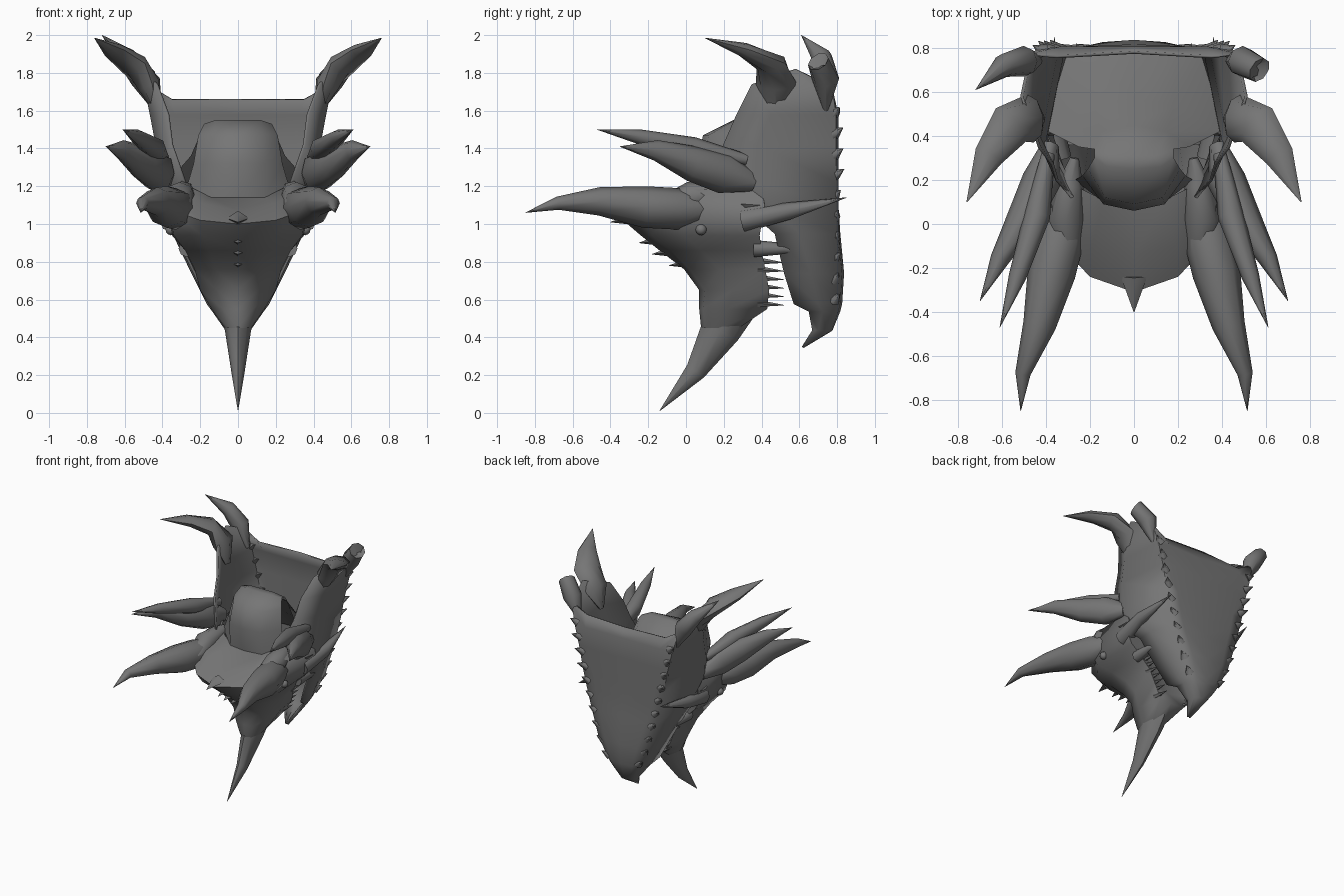
import bpy, bmesh, math, random
from mathutils import Vector

random.seed(4)
if "Cube" in bpy.data.objects:
    bpy.data.objects.remove(bpy.data.objects["Cube"])

hide = bpy.data.materials.new("dark grey hide")
hide.use_nodes = True
hide.diffuse_color = (.18, .18, .18, 1)
hide.node_tree.nodes["Principled BSDF"].inputs["Base Color"].default_value = (.18, .18, .18, 1)


def finish(name, bm, mirror=True, thickness=0, angle=60):
    """Mirror across x, weld, and turn the mesh into a shaded object."""
    if mirror:
        geom = bm.verts[:] + bm.edges[:] + bm.faces[:]
        copy = bmesh.ops.duplicate(bm, geom=geom)["geom"]
        for item in copy:
            if isinstance(item, bmesh.types.BMVert):
                item.co.x = -item.co.x
    bmesh.ops.remove_doubles(bm, verts=bm.verts, dist=.0005)
    bmesh.ops.recalc_face_normals(bm, faces=bm.faces)
    mesh = bpy.data.meshes.new(name)
    bm.to_mesh(mesh)
    bm.free()
    mesh.materials.append(hide)
    obj = bpy.data.objects.new(name, mesh)
    bpy.context.collection.objects.link(obj)
    if thickness:
        mod = obj.modifiers.new("thickness", "SOLIDIFY")
        mod.thickness = thickness
        mod.offset = 0
    bpy.ops.object.select_all(action="DESELECT")
    obj.select_set(True)
    bpy.context.view_layer.objects.active = obj
    bpy.ops.object.shade_smooth_by_angle(angle=math.radians(angle))
    return obj


def skin(bm, rows, closed=False):
    """Join neighbouring rows of points with faces."""
    rings = [[bm.verts.new(p) for p in row] for row in rows]
    for low, high in zip(rings, rings[1:]):
        count = len(low)
        for i in range(count if closed else count - 1):
            j = (i + 1) % count
            bm.faces.new((low[i], low[j], high[j], high[i]))
    return rings


def sheet(name, rows, thickness=0):
    """Each row is a height and points that may override that height."""
    bm = bmesh.new()
    skin(bm, [[p if len(p) == 3 else (*p, z) for p in pts] for z, pts in rows])
    return finish(name, bm, thickness=thickness, angle=75)


def add_horn(bm, path, radii, width=1, sides=8):
    """Tapered tube along a path; width scales it sideways."""
    pts = [Vector(p) for p in path]
    axis = (pts[-1] - pts[0]).normalized()
    up = Vector((0, 0, 1)) if abs(axis.z) < .75 else Vector((0, 1, 0))
    rows = []
    for i, (p, r) in enumerate(zip(pts, radii)):
        d = (pts[min(i + 1, len(pts) - 1)] - pts[max(i - 1, 0)]).normalized()
        u = d.cross(up).normalized()
        v = u.cross(d)
        turns = [math.tau * k / sides for k in range(sides)]
        rows.append([p + r * (math.cos(t) * u * width + math.sin(t) * v) for t in turns])
    rings = skin(bm, rows, closed=True)
    bm.faces.new(rings[0])


def horn(name, path, radii, width=1, mirror=True):
    bm = bmesh.new()
    add_horn(bm, path, radii, width)
    return finish(name, bm, mirror)


# Upper head: snout, brow shelf and palate
sheet("upper_head", [
    (.45, [(0, .08), (.05, .1), (.07, .18), (.05, .28), (0, .29)]),
    (.55, [(0, .07), (.08, .09), (.14, .22), (.11, .43), (0, .42)]),
    (.65, [(0, .07), (.11, .1), (.2, .25), (.17, .44), (0, .38)]),
    (.76, [(0, -.01), (.12, .02), (.23, .18), (.2, .42), (0, .37)]),
    (.86, [(0, -.14), (.15, -.08), (.28, .08), (.27, .4), (0, .37)]),
    (.94, [(0, -.24), (.19, -.18), (.34, -.01), (.35, .39), (0, .38)]),
    (1, [(0, -.31), (.2, -.24, 1.02), (.37, -.06, 1.08), (.39, .4), (0, .38)]),
    (1.07, [(0, -.14), (.19, -.1, 1.11), (.37, .02, 1.18), (.4, .42), (0, .4)]),
    (1.14, [(0, .08), (.14, .11), (.28, .18, 1.21), (.39, .4, 1.2), (0, .45)]),
])

# Cranium dome, running back into the throat
sheet("cranium", [
    (1.14, [(0, .08), (.14, .1), (.27, .2, 1.2)]),
    (1.32, [(0, .06), (.14, .09), (.235, .22)]),
    (1.47, [(0, .09), (.13, .12), (.21, .25)]),
    (1.55, [(0, .25), (.12, .26), (.18, .3, 1.53)]),
    (1.55, [(0, .31), (.1, .31), (.18, .34, 1.52)]),
    (1.44, [(0, .45), (.15, .42), (.25, .35, 1.36)]),
    (1.27, [(0, .57), (.18, .54), (.39, .42, 1.2)]),
    (1.05, [(0, .79), (.2, .78), (.32, .76)]),
])

# Lower jaw and the frill wall above it
sheet("jaw_and_frill", [
    (.35, [(0, .62), (.005, .62), (.01, .62), (.01, .62), (.005, .615)]),
    (.44, [(0, .77), (.03, .765), (.05, .74), (.06, .7), (.05, .67)]),
    (.54, [(0, .81), (.08, .8), (.11, .78), (.13, .72), (.13, .65)]),
    (.58, [(0, .82), (.09, .81), (.13, .79), (.16, .7), (.16, .57)]),
    (.74, [(0, .83), (.14, .82), (.21, .8), (.24, .66), (.23, .52)]),
    (.95, [(0, .81), (.2, .8), (.28, .79), (.34, .6), (.33, .47)]),
    (1.1, [(0, .8), (.24, .8), (.32, .79), (.39, .45), (.39, .3)]),
    (1.22, [(0, .8), (.26, .8), (.35, .79), (.41, .36), (.28, .12)]),
    (1.42, [(0, .8), (.3, .8), (.39, .79), (.43, .38), (.35, .2)]),
    (1.58, [(0, .8), (.33, .8), (.43, .79), (.46, .45), (.37, .27)]),
    (1.66, [(0, .78), (.35, .76), (.47, .77, 1.73), (.51, .58, 1.82), (.43, .35, 1.74)]),
], thickness=.014)

# Nose horn
horn("nose_horn", [(0, .24, .62), (0, .18, .43), (0, .05, .22), (0, -.14, .01)],
     [.17, .105, .055, .001], .65, mirror=False)

# Paired horns, from the brow up to the crest
horn("brow_horn", [(.3, .1, 1.08), (.33, -.04, 1.08), (.375, -.22, 1.09),
                   (.43, -.46, 1.12), (.505, -.68, 1.11), (.515, -.85, 1.06)],
     [.07, .11, .11, .075, .035, .001])
horn("brow_ridge", [(.27, .3, 1.19), (.29, .18, 1.17), (.31, .03, 1.14), (.3, -.13, 1.08)],
     [.02, .06, .085, .06])
horn("temple_horn", [(.39, .32, 1.34), (.44, .04, 1.4), (.53, -.24, 1.46), (.61, -.47, 1.5)],
     [.03, .06, .04, .001])
horn("cheek_horn", [(.38, .36, 1.22), (.42, .2, 1.27), (.5, .03, 1.32), (.61, -.16, 1.39),
                    (.7, -.35, 1.41)], [.05, .11, .095, .055, .001], .8)
horn("crest_horn", [(.42, .47, 1.58), (.47, .48, 1.74), (.56, .45, 1.85),
                    (.66, .31, 1.92), (.76, .1, 1.985)], [.015, .065, .06, .04, .001], 1.7)
horn("jaw_corner_spike", [(.35, .3, 1.02), (.39, .55, 1.07), (.36, .85, 1.14)],
     [.065, .045, .001])
horn("tusk", [(.27, .36, .87), (.28, .52, .87), (.27, .67, .86)], [.045, .03, .001])

# Rear crest: whole on the right, broken to a stub on the left
horn("right_crest_spike", [(-.43, .74, 1.6), (-.5, .74, 1.77), (-.59, .72, 1.88), (-.72, .61, 2)],
     [.015, .07, .055, .001], mirror=False)
horn("left_crest_stub", [(.43, .74, 1.6), (.49, .74, 1.76), (.57, .7, 1.86), (.55, .7, 1.82)],
     [.015, .07, .06, .03], mirror=False)

# Teeth along the upper jaw
teeth = bmesh.new()
for i in range(7):
    z = .58 + i * .045
    x = .12 + i * .018
    add_horn(teeth, [(x, .38, z), (x, .52, z - .01)], [.02, .001], sides=5)
finish("upper_teeth", teeth)

# Jagged spikes on the back corners of the frill
spikes = bmesh.new()
for i in range(10):
    z = .6 + i * .11
    x = .13 + .28 * (i / 9) ** .8
    reach = random.uniform(.005, .04)
    add_horn(spikes, [(x, .785, z), (x + .05, .8 + reach, z + .03)], [.035, .001], sides=6)
finish("frill_spikes", spikes, angle=80)

# Short ridge of scales down the middle of the snout
ridge = bmesh.new()
for y, z in ((-.32, 1.01), (-.17, .9), (-.1, .84), (-.01, .78)):
    add_horn(ridge, [(0, y + .08, z + .02), (0, y - .08, z)], [.04, .001], 1.5, sides=4)
finish("snout_ridge", ridge, mirror=False, angle=80)

# Eyes
eyes = bmesh.new()
bmesh.ops.create_icosphere(eyes, subdivisions=2, radius=.03)
bmesh.ops.translate(eyes, verts=eyes.verts, vec=(.355, .08, .97))
finish("eyes", eyes)
